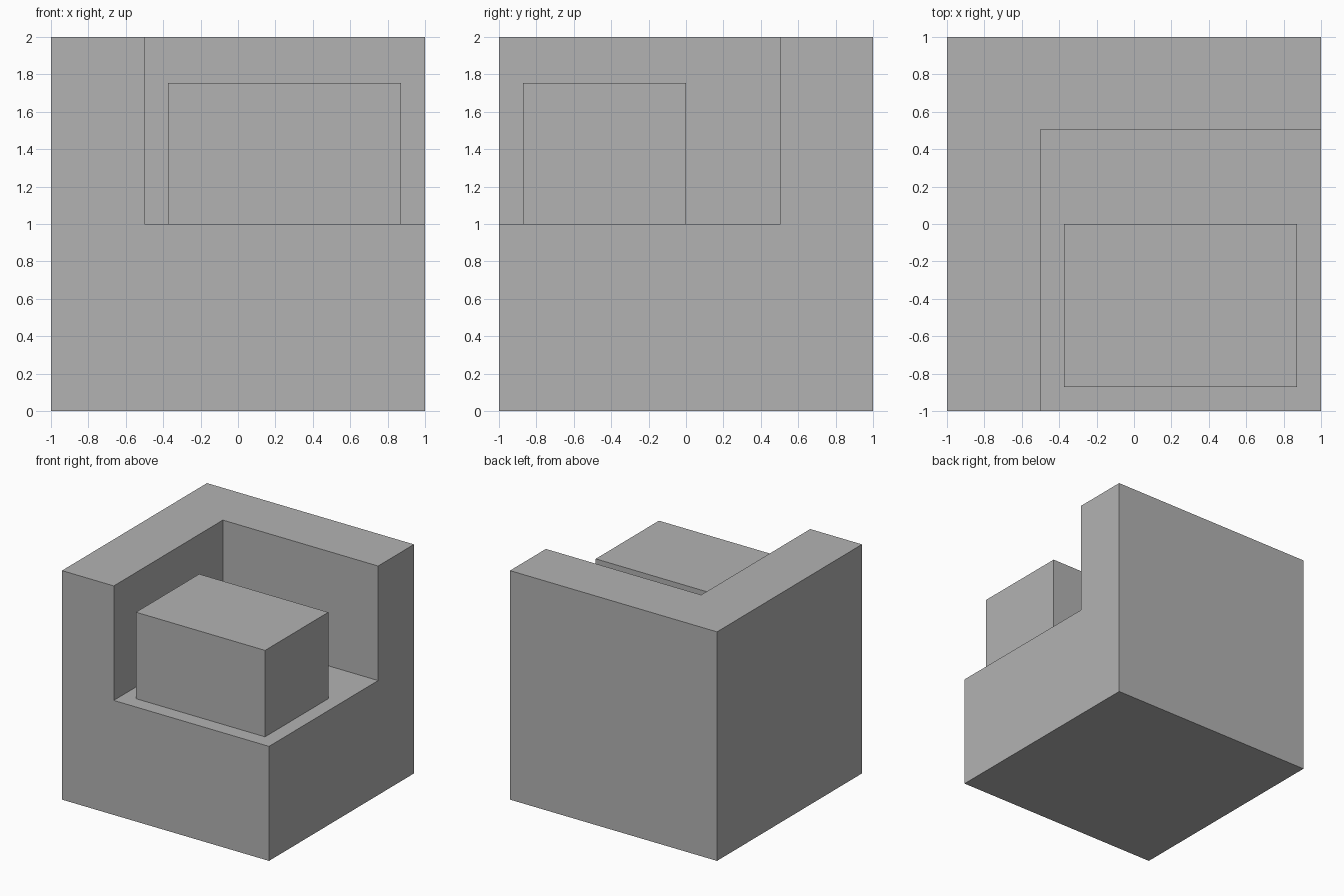
import bpy

# Remove the default cube
default = bpy.data.objects.get("Cube")
if default:
    bpy.data.objects.remove(default, do_unlink=True)

# Single matte grey
grey = bpy.data.materials.new("plain_grey")
grey.use_nodes = True
colour = (0.45, 0.45, 0.45, 1)
grey.diffuse_color = colour
grey.node_tree.nodes["Principled BSDF"].inputs["Base Color"].default_value = colour


def box(name, low, high):
    """Axis-aligned box between two opposite corners."""
    centre = [(a + b) / 2 for a, b in zip(low, high)]
    bpy.ops.mesh.primitive_cube_add(size=1, location=centre)
    obj = bpy.context.object
    obj.name = obj.data.name = name
    obj.scale = [b - a for a, b in zip(low, high)]
    bpy.ops.object.transform_apply(location=False, rotation=False, scale=True)
    obj.data.materials.append(grey)
    return obj


# Large cube with its upper front left corner cut away
body = box("notched_body", (-1, -1, 0), (1, 1, 2))
cutter = box("corner_cutter", (-0.5, -1.2, 1), (1.2, 0.505, 2.2))
cutter.hide_render = True
notch = body.modifiers.new("corner_notch", 'BOOLEAN')
notch.operation = 'DIFFERENCE'
notch.solver = 'EXACT'
notch.object = cutter
bpy.context.view_layer.objects.active = body
bpy.ops.object.modifier_apply(modifier=notch.name)
bpy.data.objects.remove(cutter, do_unlink=True)

# Small block resting on the ledge
box("inner_block", (-0.375, -0.872, 1), (0.872, 0, 1.755))
